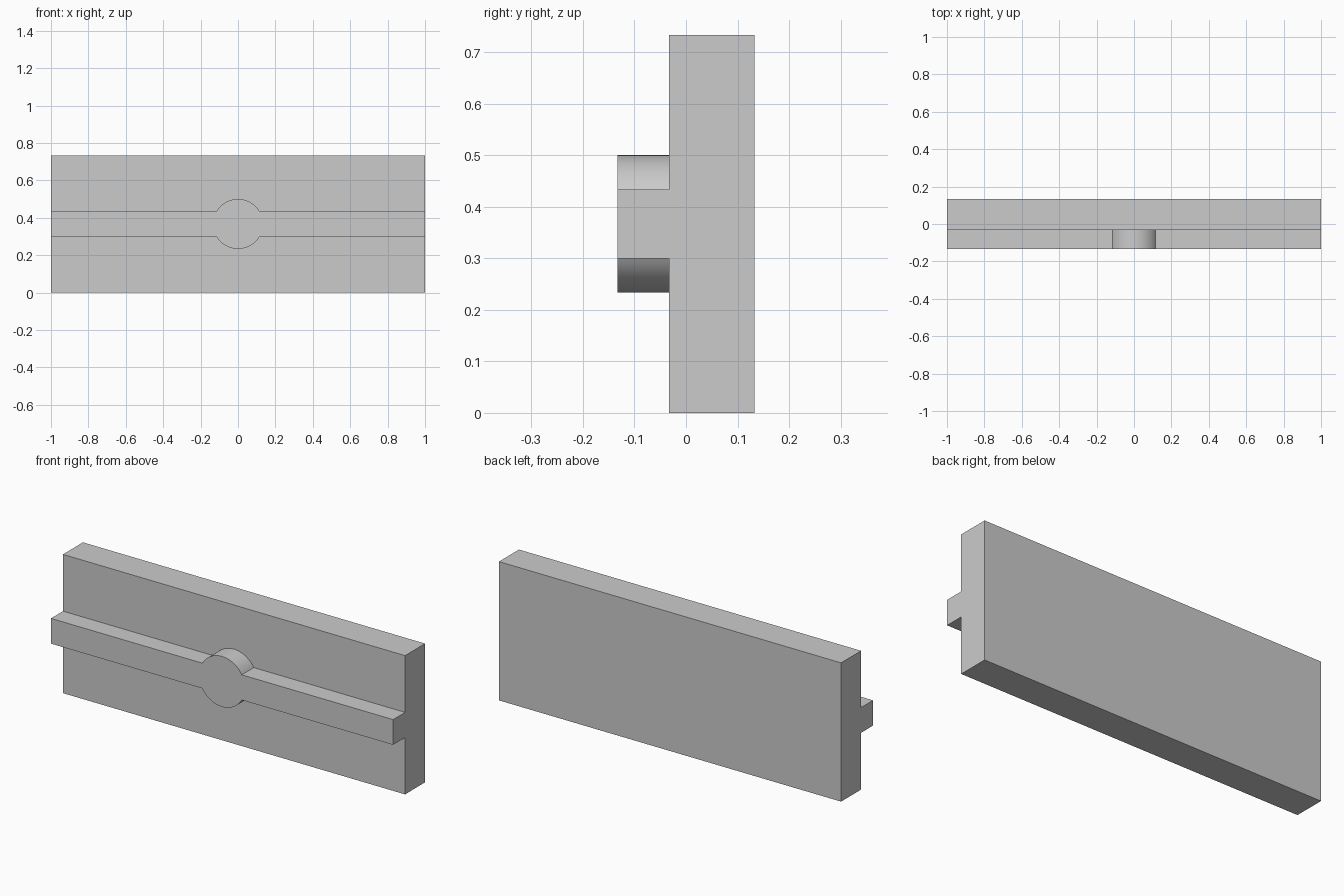
import bpy, bmesh, math
from mathutils import Vector

cube = bpy.data.objects.get("Cube")
if cube:
    bpy.data.objects.remove(cube, do_unlink=True)

LENGTH, HEIGHT = 2.0, 0.7333
BACK, PLATE_FRONT, RAIL_FRONT = 0.1333, -0.0333, -0.1333
MID = HEIGHT / 2
RAIL_HALF, BOSS_RADIUS = 0.0667, 0.1333
ARC_STEPS = 32

grey = bpy.data.materials.new("plain grey")
grey.use_nodes = True
colour = (0.6, 0.6, 0.6, 1)
grey.diffuse_color = colour
grey.node_tree.nodes["Principled BSDF"].inputs["Base Color"].default_value = colour


def extrude_profile(name, outline, front, back):
    """Extrude an x-z outline from front to back along y."""
    bm = bmesh.new()
    face = bm.faces.new([bm.verts.new((x, front, z)) for x, z in outline])
    result = bmesh.ops.extrude_face_region(bm, geom=[face], use_keep_orig=True)
    moved = [v for v in result["geom"] if isinstance(v, bmesh.types.BMVert)]
    bmesh.ops.translate(bm, verts=moved, vec=Vector((0, back - front, 0)))
    bmesh.ops.recalc_face_normals(bm, faces=bm.faces)
    mesh = bpy.data.meshes.new(name)
    bm.to_mesh(mesh)
    bm.free()
    mesh.materials.append(grey)
    obj = bpy.data.objects.new(name, mesh)
    bpy.context.collection.objects.link(obj)
    return obj


# Rectangular backing plate
half = LENGTH / 2
extrude_profile("backing_plate",
                [(-half, 0), (half, 0), (half, HEIGHT), (-half, HEIGHT)],
                PLATE_FRONT, BACK)

# Rail with a round boss at its middle, set slightly into the plate
start = math.asin(RAIL_HALF / BOSS_RADIUS)
angles = [start + (math.pi - 2 * start) * i / ARC_STEPS for i in range(ARC_STEPS + 1)]
upper = [(half, RAIL_HALF)]
upper += [(BOSS_RADIUS * math.cos(a), BOSS_RADIUS * math.sin(a)) for a in angles]
upper.append((-half, RAIL_HALF))
lower = [(-x, -z) for x, z in upper]
rail = extrude_profile("rail_with_round_boss",
                       [(x, z + MID) for x, z in upper + lower],
                       RAIL_FRONT, PLATE_FRONT + 0.01)

# Smooth the boss while keeping corners crisp
bpy.ops.object.select_all(action="DESELECT")
rail.select_set(True)
bpy.context.view_layer.objects.active = rail
bpy.ops.object.shade_smooth_by_angle(angle=math.radians(25))
